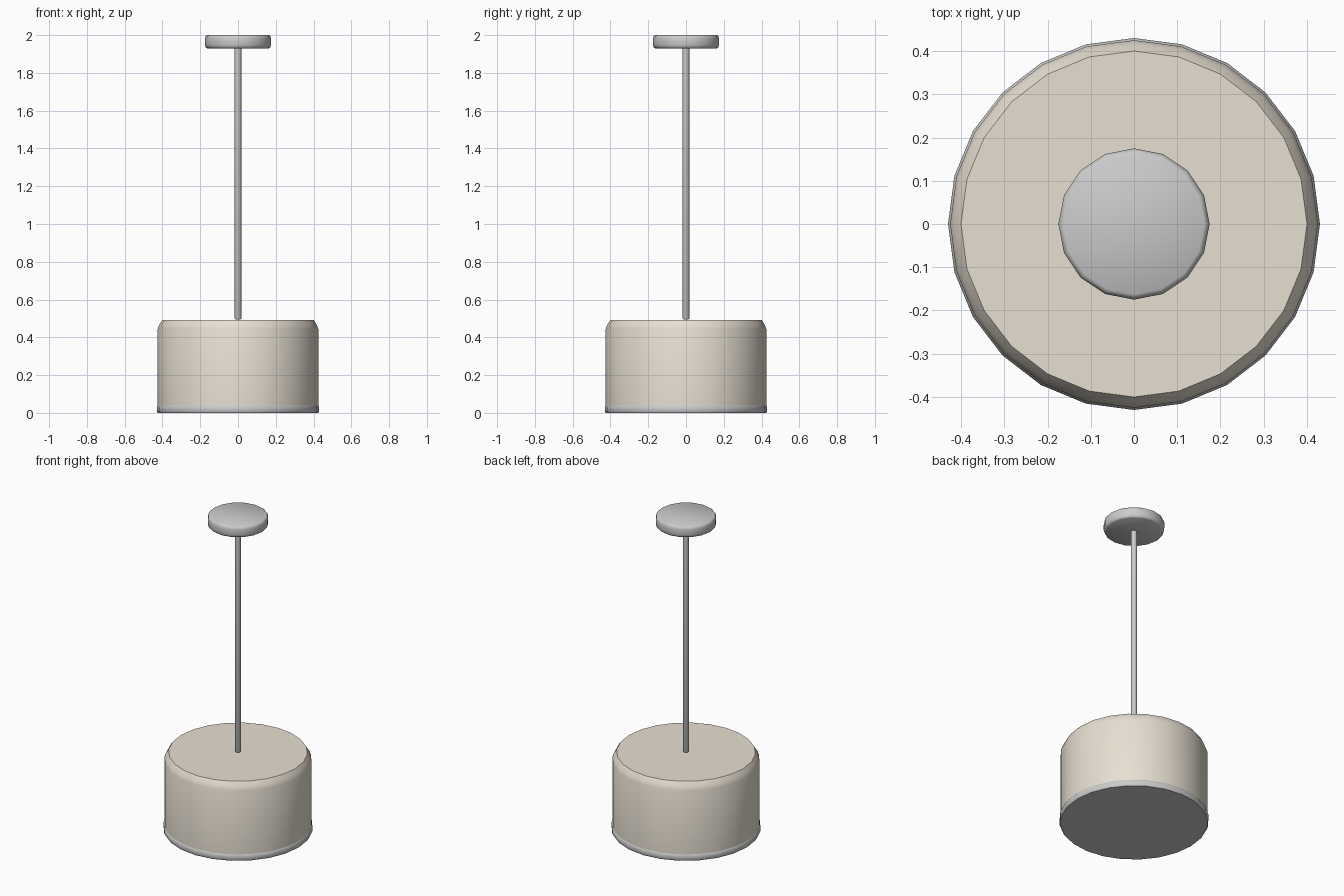
import bpy
from math import cos, sin, pi, radians

if "Cube" in bpy.data.objects:
    bpy.data.objects.remove(bpy.data.objects["Cube"])


def lathe(name, profile, sides, colour=None):
    """Closed solid of revolution from (radius, z) points, bottom to top."""
    verts = [(r * cos(2 * pi * i / sides), r * sin(2 * pi * i / sides), z)
             for r, z in profile for i in range(sides)]
    faces = [tuple(reversed(range(sides)))]
    for k in range(len(profile) - 1):
        a, b = k * sides, (k + 1) * sides
        for i in range(sides):
            j = (i + 1) % sides
            faces.append((a + i, a + j, b + j, b + i))
    faces.append(tuple(range((len(profile) - 1) * sides, len(profile) * sides)))
    mesh = bpy.data.meshes.new(name)
    mesh.from_pydata(verts, [], faces)
    obj = bpy.data.objects.new(name, mesh)
    bpy.context.collection.objects.link(obj)
    if colour:
        mat = bpy.data.materials.new(name + "_colour")
        mat.diffuse_color = colour
        mat.use_nodes = True
        mat.node_tree.nodes["Principled BSDF"].inputs["Base Color"].default_value = mat.diffuse_color
        mesh.materials.append(mat)
    bpy.ops.object.select_all(action='DESELECT')
    obj.select_set(True)
    bpy.context.view_layer.objects.active = obj
    bpy.ops.object.shade_smooth_by_angle(angle=radians(50))
    return obj


# Ceiling plate with softened edges
lathe("ceiling_plate", [(0.163, 1.93), (0.171, 1.935), (0.175, 1.948),
                        (0.175, 1.982), (0.171, 1.995), (0.163, 2.0)], 16)

# Hanging rod
lathe("hanging_rod", [(0.014, 0.495), (0.018, 0.502), (0.018, 1.94)], 12)

# Drum shade with chamfered top edge
lathe("drum_shade", [(0.425, 0.02), (0.425, 0.445), (0.416, 0.468), (0.4, 0.493)],
      24, (0.80, 0.74, 0.64, 1))

# Bottom rim and closing disc
lathe("bottom_rim", [(0.425, 0.0), (0.43, 0.008), (0.43, 0.032), (0.425, 0.04)], 24)
